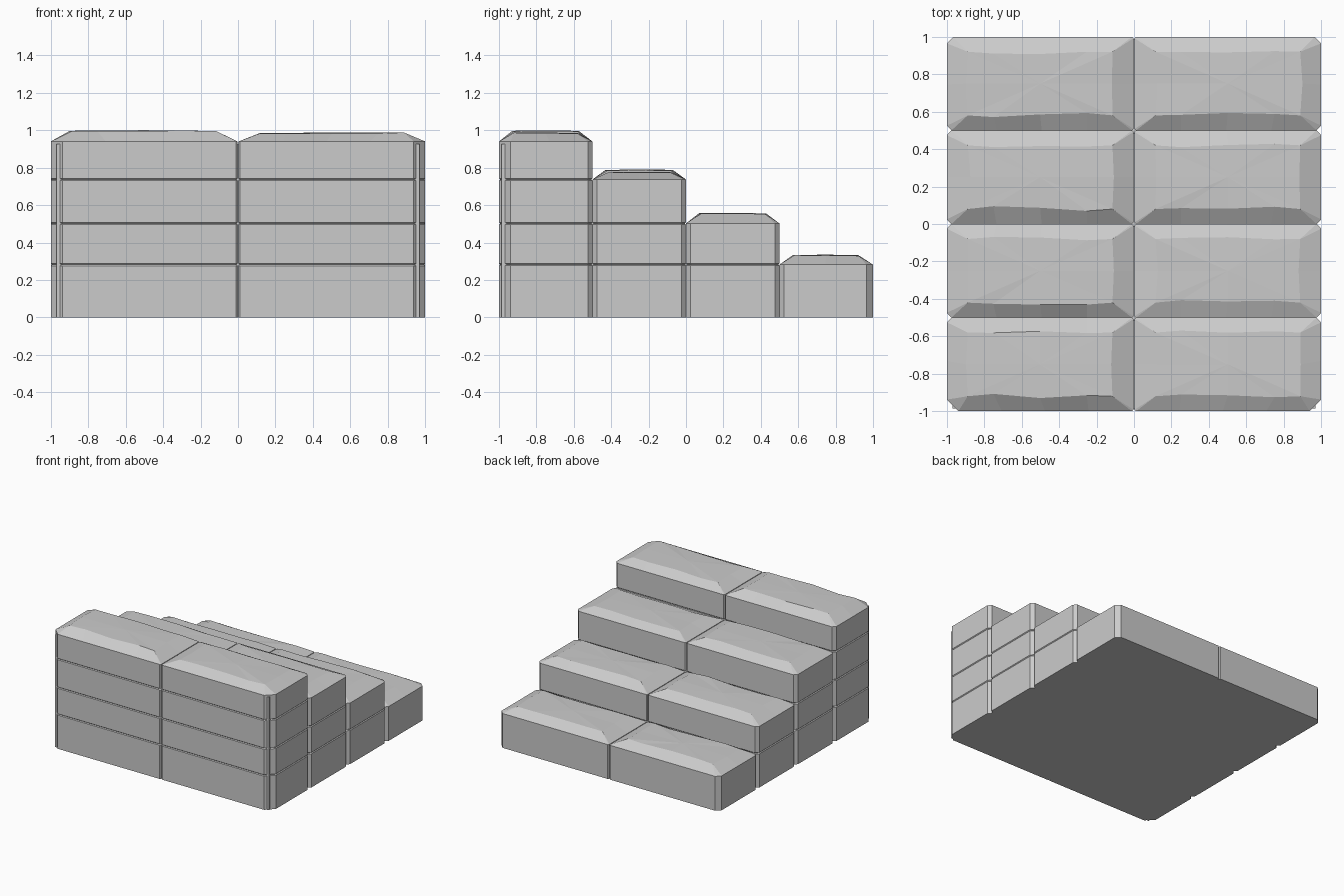
import bpy, bmesh, random

if "Cube" in bpy.data.objects:
    bpy.data.objects.remove(bpy.data.objects["Cube"])

random.seed(4)
LEVELS = [0.0, 0.282, 0.502, 0.737, 0.94]      # seam heights, bottom to top
ROWS = [(-1.0, -0.5), (-0.5, 0.0), (0.0, 0.5), (0.5, 1.0)]


def lerp(a, b, t):
    return a + (b - a) * t


def mesh_object(name, bm):
    bmesh.ops.recalc_face_normals(bm, faces=bm.faces)
    me = bpy.data.meshes.new(name)
    bm.to_mesh(me)
    bm.free()
    ob = bpy.data.objects.new(name, me)
    bpy.context.collection.objects.link(ob)
    return ob


def chamfer(x, y):
    """Corner cut: big on the front corners, tiny along the middle joint."""
    if abs(x) < 0.01:
        return 0.008
    if y < -0.99:
        return 0.062
    return 0.035 if y > 0.99 else 0.025


def block(name, x0, x1, y0, y1, z0, z1, cap=0.0):
    """Cut stone with chamfered corners; cap adds the worn, bevelled tread."""
    bm = bmesh.new()
    corners = [(x0, y0), (x1, y0), (x1, y1), (x0, y1)]
    outer, tops, link = [], [], []
    ix, iy = 0.112, 0.08
    for i in range(4):
        (ax, ay), (bx, by) = corners[i], corners[(i + 1) % 4]
        length = abs(bx - ax) + abs(by - ay)
        dx, dy = (bx - ax) / length, (by - ay) / length
        ca, cb = chamfer(ax, ay), chamfer(bx, by)
        n = 4 if dx else 2
        for k in range(n + 1):
            d = lerp(ca, length - cb, k / n)
            outer.append((ax + dx * d, ay + dy * d))
            # inner rim, sharing one point at each corner
            if k == 0:
                tops.append((ax + (dx - dy) * ix, ay + (dy + dx) * iy))
            elif k < n:
                px, py = ax + dx * length * k / n, ay + dy * length * k / n
                w = random.uniform(-0.012, 0.016)
                tops.append((px - dy * (ix + w), py + dx * (iy + w)))
            link.append(len(tops) - 1 if k < n else len(tops))
    cx, cy = (x0 + x1) / 2, (y0 + y1) / 2

    def ring(z, inset):
        sx, sy = 1 - 2 * inset / (x1 - x0), 1 - 2 * inset / (y1 - y0)
        return [bm.verts.new((lerp(cx, x, sx), lerp(cy, y, sy), z)) for x, y in outer]

    g = 0.006
    rings = [ring(z0, g if z0 else 0), ring(z0 + g, 0)]
    rings += [ring(z1, 0)] if cap else [ring(z1 - g, 0), ring(z1, g)]
    n = len(outer)
    for lo, hi in zip(rings, rings[1:]):
        for i in range(n):
            j = (i + 1) % n
            bm.faces.new((lo[i], lo[j], hi[j], hi[i]))
    bm.faces.new(rings[0][::-1])
    if not cap:
        bm.faces.new(rings[-1])
    else:
        m, rim = len(tops), rings[-1]
        tv = [bm.verts.new((x, y, cap - random.uniform(0.001, 0.006))) for x, y in tops]
        for i in range(n):
            j = (i + 1) % n
            a, b = tv[link[i] % m], tv[link[j] % m]
            bm.faces.new((rim[i], rim[j], b, a) if a != b else (rim[i], rim[j], a))
        mid = bm.verts.new((cx, cy, cap))
        for i in range(m):
            bm.faces.new((tv[i], tv[(i + 1) % m], mid))
    return mesh_object(name, bm)


# Stacked stones: four rows climbing to the front, two stones wide
for r, (y0, y1) in enumerate(ROWS):
    count = 4 - r
    for side, (x0, x1) in (("left", (-1.0, -0.003)), ("right", (0.003, 1.0))):
        for k in range(count):
            top = k == count - 1
            cap = (0.335, 0.558, 0.79, 1.0)[k] if top else 0.0
            if top and side == "right" and k > 1:
                cap -= 0.012
            block(f"{'tread' if top else 'base'}_stone_{r}_{k}_{side}",
                  x0, x1, y0, y1, LEVELS[k], LEVELS[k + 1], cap)

# Solid stepped core closing the joints behind the stones
bm = bmesh.new()
d = 0.014
prof = [(-1 + d, 0)]
prof += [(-1 + d, LEVELS[4] - d)]
for r, (y0, y1) in enumerate(ROWS):
    prof.append((y1 - d, LEVELS[4 - r] - d))
    if r < 3:
        prof.append((y1 - d, LEVELS[3 - r] - d))
prof.append((1 - d, 0))
face = bm.faces.new([bm.verts.new((-0.97, y, z)) for y, z in prof])
ext = bmesh.ops.extrude_face_region(bm, geom=[face])
bmesh.ops.translate(bm, vec=(1.94, 0, 0),
                    verts=[v for v in ext["geom"] if isinstance(v, bmesh.types.BMVert)])
mesh_object("stair_core", bm)
